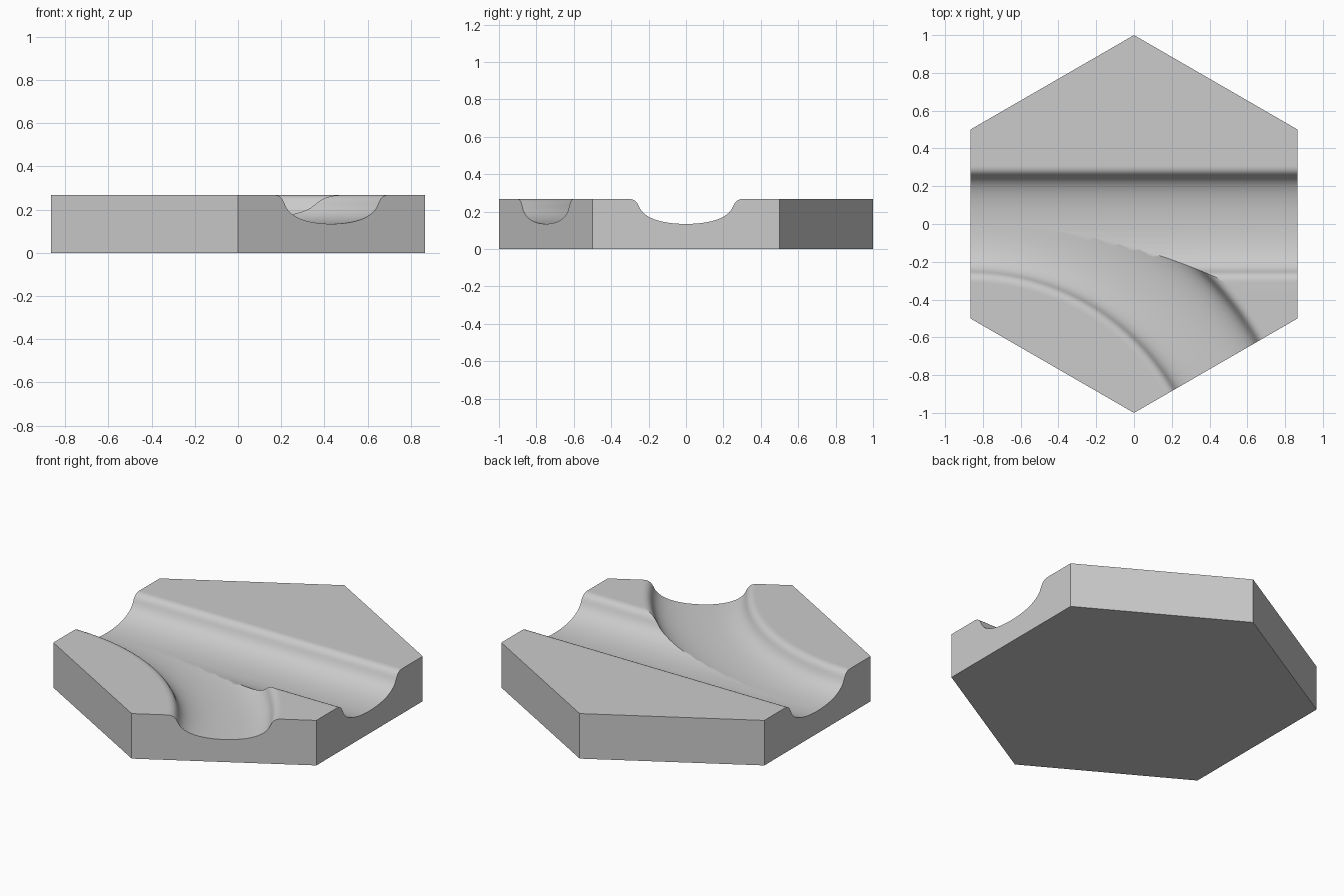
import bpy, bmesh, math
from mathutils import Vector
from mathutils.geometry import interpolate_bezier

if "Cube" in bpy.data.objects:
    bpy.data.objects.remove(bpy.data.objects["Cube"])

H = 0.268            # tile height
BED = 0.134          # lowest point of the river bed
APO = math.sqrt(3) / 2

stone = bpy.data.materials.new("plain_grey")
stone.diffuse_color = (0.6, 0.6, 0.6, 1)
stone.use_nodes = True
stone.node_tree.nodes["Principled BSDF"].inputs["Base Color"].default_value = stone.diffuse_color


def make_object(name, bm):
    bmesh.ops.recalc_face_normals(bm, faces=bm.faces)
    me = bpy.data.meshes.new(name)
    bm.to_mesh(me)
    bm.free()
    me.materials.append(stone)
    ob = bpy.data.objects.new(name, me)
    bpy.context.collection.objects.link(ob)
    return ob


def channel_profile():
    """Closed (offset, z) section: rounded lip, then bowl-shaped bed."""
    def bez(*p):
        return [Vector(v[:2]) for v in interpolate_bezier(*[Vector((a, b, 0)) for a, b in p], 11)]
    lip = bez((0.31, H), (0.275, H), (0.262, 0.252), (0.25, 0.225))
    bowl = bez((0.25, 0.225), (0.225, 0.16), (0.12, BED), (0, BED))
    half = [Vector((0.31, H + 0.1))] + lip + bowl[1:]
    return half + [Vector((-p.x, p.y)) for p in reversed(half[:-1])]


def sweep(name, stations):
    """Sweep the channel section along (centre, sideways direction) stations."""
    bm = bmesh.new()
    rings = [[bm.verts.new((c.x + d.x * p.x, c.y + d.y * p.x, p.y)) for p in channel_profile()]
             for c, d in stations]
    n = len(rings[0])
    for a, b in zip(rings, rings[1:]):
        for i in range(n):
            j = (i + 1) % n
            bm.faces.new((a[i], a[j], b[j], b[i]))
    bm.faces.new(rings[0])
    bm.faces.new(rings[-1])
    ob = make_object(name, bm)
    ob.hide_render = True
    return ob


# Hexagonal tile with points towards front and back
bm = bmesh.new()
base = bm.faces.new([bm.verts.new((math.sin(k * math.pi / 3), math.cos(k * math.pi / 3), 0))
                     for k in range(6)])
ext = bmesh.ops.extrude_face_region(bm, geom=[base])
bmesh.ops.translate(bm, vec=(0, 0, H),
                    verts=[g for g in ext["geom"] if isinstance(g, bmesh.types.BMVert)])
tile = make_object("river_tile", bm)

# Straight channel along x
straight = sweep("straight_channel_cutter",
                 [(Vector((x, 0)), Vector((0, 1))) for x in (-1.1, 1.1)])

# Curved channel from the left side to the front right side
pivot = Vector((-APO, -1.5))
stations = []
for i in range(65):
    a = math.radians(20 + 78.3 * i / 64)
    d = Vector((math.cos(a), math.sin(a)))
    stations.append((pivot + d * 1.5, d))
curved = sweep("curved_channel_cutter", stations)

# Cut both channels
bpy.context.view_layer.objects.active = tile
tile.select_set(True)
for cutter in (straight, curved):
    mod = tile.modifiers.new("cut", 'BOOLEAN')
    mod.operation = 'DIFFERENCE'
    mod.solver = 'EXACT'
    mod.object = cutter
    bpy.ops.object.modifier_apply(modifier=mod.name)
for cutter in (straight, curved):
    bpy.data.objects.remove(cutter)

# Smooth channels, crisp outer edges
bpy.ops.object.select_all(action='DESELECT')
tile.select_set(True)
bpy.ops.object.shade_smooth_by_angle(angle=math.radians(30))
weighted = tile.modifiers.new("weighted_normals", 'WEIGHTED_NORMAL')
weighted.keep_sharp = True
